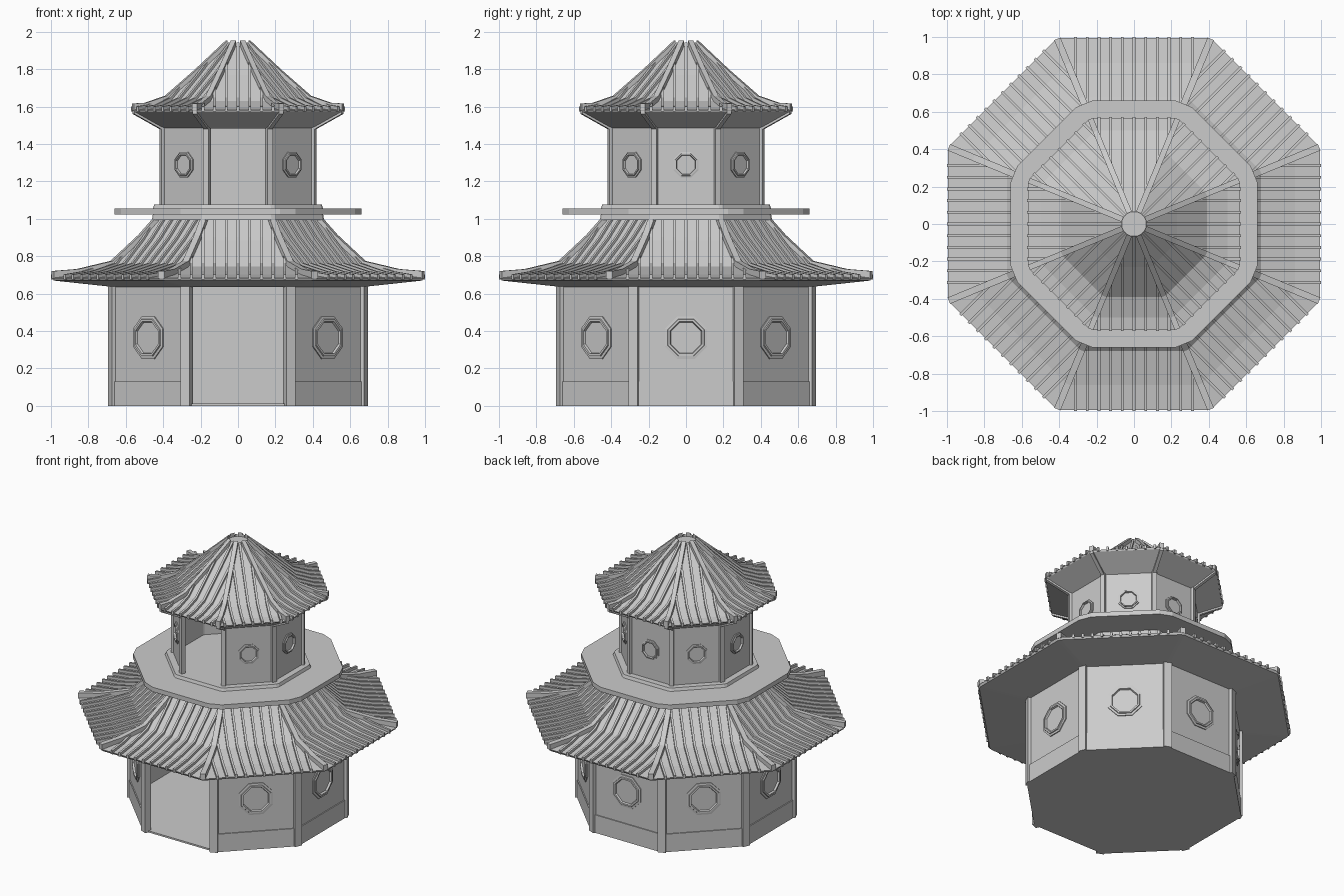
import bpy, bmesh
from math import sin, cos, tan, pi
from mathutils import Vector

if "Cube" in bpy.data.objects:
    bpy.data.objects.remove(bpy.data.objects["Cube"])

T = tan(pi / 8)
SIDES = [-pi / 2 + k * pi / 4 for k in range(8)]      # index 0 is the open front


def at(th, n, t, z):
    """Point at distance n along a side's normal, t along its tangent."""
    return Vector((n * cos(th) - t * sin(th), n * sin(th) + t * cos(th), z))


def finish(name, bm):
    bmesh.ops.recalc_face_normals(bm, faces=bm.faces)
    me = bpy.data.meshes.new(name)
    bm.to_mesh(me)
    bm.free()
    ob = bpy.data.objects.new(name, me)
    bpy.context.collection.objects.link(ob)
    return ob


def skin(bm, rings):
    """Join rings of equal point count into a capped solid."""
    vs = [[bm.verts.new(p) for p in r] for r in rings]
    for a, b in zip(vs, vs[1:]):
        for i in range(len(a)):
            j = (i + 1) % len(a)
            bm.faces.new((a[i], a[j], b[j], b[i]))
    bm.faces.new(vs[0][::-1])
    bm.faces.new(vs[-1])


def octagon(a, z, c):
    return [at(th, a, s * (a * T - c), z) for th in SIDES for s in (-1, 1)]


def loft(name, profile, c=0.012):
    bm = bmesh.new()
    skin(bm, [octagon(a, z, c) for a, z in profile])
    return finish(name, bm)


def bar(bm, path, side, w, h, sink=0.01):
    """Box-section strip following a path, standing h above it."""
    s = side.normalized() * w / 2
    up, dn = Vector((0, 0, h)), Vector((0, 0, -sink))
    skin(bm, [[p - s + dn, p + s + dn, p + s + up, p - s + up] for p in path])


def wall_ring(name, a, t, z0, z1):
    bm = bmesh.new()
    for th in SIDES[1:]:
        i = a - t
        skin(bm, [[at(th, a, -a * T, z), at(th, a, a * T, z),
                   at(th, i, i * T, z), at(th, i, -i * T, z)] for z in (z0, z1)])
    finish(name, bm)


def posts(name, r, w, d, z0, z1):
    bm = bmesh.new()
    for th in SIDES:
        q = th + pi / 8
        skin(bm, [[at(q, r - d, -w, z), at(q, r, -w, z), at(q, r, w, z), at(q, r - d, w, z)]
                  for z in (z0, z1)])
    finish(name, bm)


def windows(name, a, zc, size):
    # stepped octagonal frame with a recessed pane
    prof = [(1, -0.005), (1, .007), (.88, .009), (.86, .016), (.76, .016), (.72, .003)]
    bm = bmesh.new()
    for th in SIDES[1:]:
        rings = []
        for f, out in prof:
            r = size * f / cos(pi / 8)
            rings.append([at(th, a + out, r * cos(pi / 8 + k * pi / 4),
                             zc + r * sin(pi / 8 + k * pi / 4)) for k in range(8)])
        skin(bm, rings)
    finish(name, bm)


def roof(name, top, soffit, count, step, hip_w, hip_h):
    loft(name + "_roof", soffit + top)
    # tile ribs, clipped where they meet the hips
    bm = bmesh.new()
    for th in SIDES:
        for k in range(-(count // 2), count // 2 + 1):
            x = k * step
            lo = max(abs(x) / T, top[-1][0])
            pts = [(top[0][0] + .006, top[0][1])]
            for (a0, z0), (a1, z1) in zip(top, top[1:]):
                if a1 > lo:
                    pts.append((a1, z1))
                else:
                    f = (a0 - lo) / (a0 - a1)
                    pts.append((lo, z0 + f * (z1 - z0)))
                    break
            bar(bm, [at(th, a, x, z) for a, z in pts], at(th, 0, 1, 0), .015, .018)
    finish(name + "_roof_ribs", bm)
    # hip ridges with lifted tips
    bm = bmesh.new()
    for th in SIDES:
        q = th + pi / 8
        path = [at(q, (a - .004) / cos(pi / 8), 0, z) for a, z in top]
        path[0].z += .006
        bar(bm, path, at(q, 0, 1, 0), hip_w, hip_h)
    finish(name + "_roof_hips", bm)


# lower storey
loft("floor", [(.672, 0), (.672, .012)], 0)
wall_ring("lower_walls", .675, .02, 0, .645)
wall_ring("lower_skirting", .682, .01, 0, .13)
posts("lower_posts", .74, .027, .045, 0, .645)
windows("lower_windows", .675, .365, .113)

# lower roof
roof("lower",
     [(.994, .685), (.86, .702), (.68, .745), (.53, .885), (.42, 1.01)],
     [(.66, .635), (.985, .67)], 11, .0625, .036, .03)

# balcony
loft("balcony_support", [(.46, .995), (.455, 1.025)])
loft("balcony_deck", [(.66, 1.022), (.66, 1.055)], .05)
loft("upper_plinth", [(.457, 1.05), (.448, 1.076)])

# upper storey
wall_ring("upper_walls", .405, .015, 1.07, 1.49)
posts("upper_posts", .449, .016, .03, 1.07, 1.49)
windows("upper_windows", .405, 1.29, .068)

# upper roof
roof("upper",
     [(.566, 1.583), (.5, 1.592), (.39, 1.63), (.23, 1.77), (.065, 1.925)],
     [(.40, 1.482), (.56, 1.572)], 7, .0625, .03, .028)

# struts under the upper eaves
bm = bmesh.new()
for th in SIDES:
    q = th + pi / 8
    bar(bm, [at(q, .43, 0, 1.482), at(q, .605, 0, 1.573)], at(q, 0, 1, 0), .024, .005, .012)
finish("upper_eave_struts", bm)
